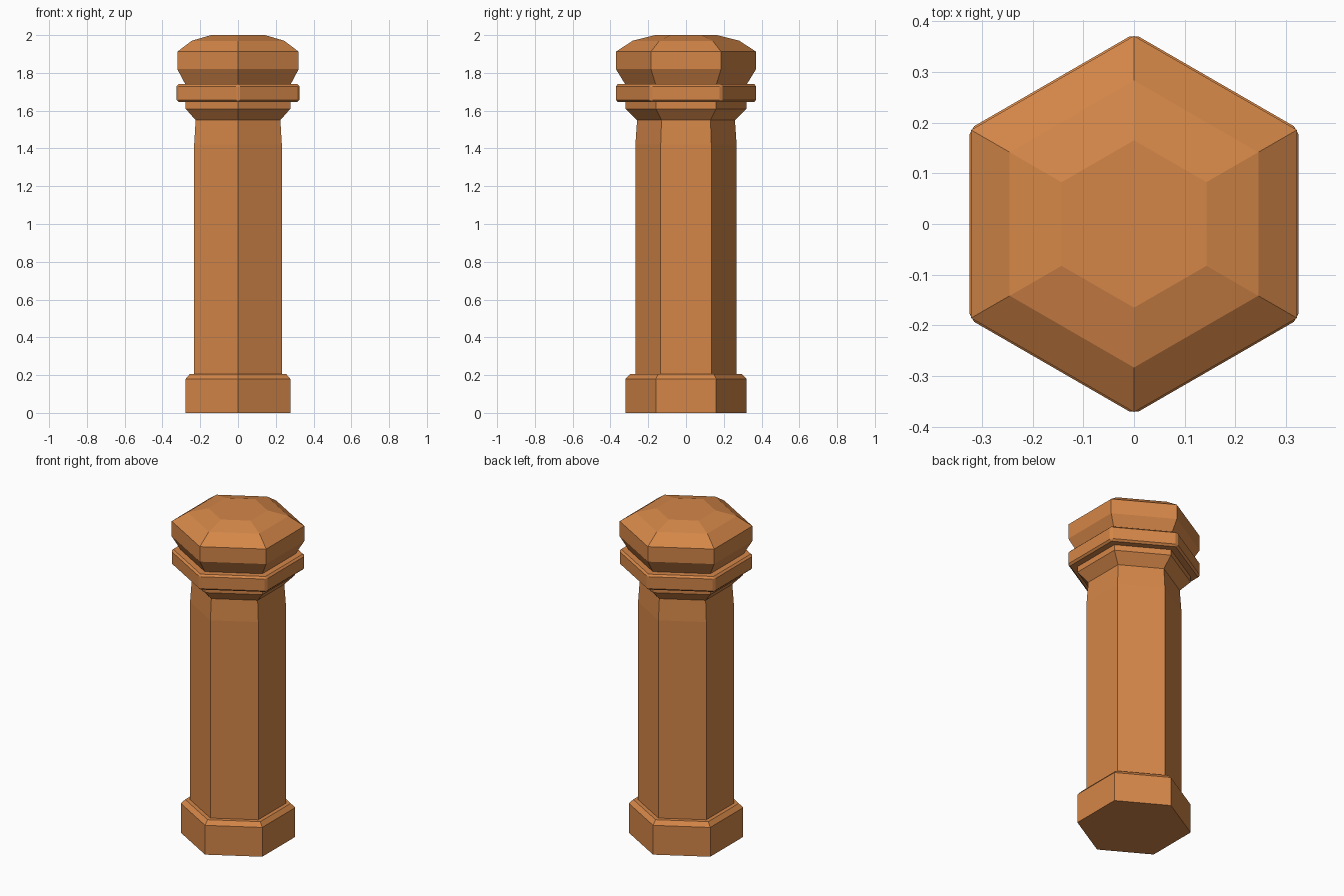
import bpy, bmesh
from math import pi, cos, sin

if "Cube" in bpy.data.objects:
    bpy.data.objects.remove(bpy.data.objects["Cube"])

mat = bpy.data.materials.new("terracotta")
mat.diffuse_color = (0.66, 0.24, 0.065, 1)
mat.use_nodes = True
mat.node_tree.nodes["Principled BSDF"].inputs["Base Color"].default_value = mat.diffuse_color


def hex_part(name, profile):
    """Loft hexagons (corner on the y axis) through (corner radius, z) pairs."""
    bm = bmesh.new()
    rings = [[bm.verts.new((r * cos(pi / 2 + k * pi / 3), r * sin(pi / 2 + k * pi / 3), z))
              for k in range(6)] for r, z in profile]
    for a, b in zip(rings, rings[1:]):
        for k in range(6):
            n = (k + 1) % 6
            bm.faces.new((a[k], a[n], b[n], b[k]))
    bm.faces.new(rings[0][::-1])
    bm.faces.new(rings[-1])
    me = bpy.data.meshes.new(name)
    bm.to_mesh(me)
    bm.free()
    me.materials.append(mat)
    ob = bpy.data.objects.new(name, me)
    bpy.context.collection.objects.link(ob)
    return ob


# Plinth with chamfered top edge
hex_part("base", [(0.32, 0), (0.32, 0.18), (0.295, 0.205)])
# Shaft, slightly narrowed near the top
hex_part("shaft", [(0.268, 0.205), (0.268, 1.42), (0.259, 1.55)])
# Flared collar under the ring
hex_part("collar", [(0.259, 1.55), (0.32, 1.61), (0.32, 1.645)])
# Ring band with all edges chamfered
ring = hex_part("ring", [(0.375, 1.645), (0.375, 1.74)])
bev = ring.modifiers.new("chamfer", 'BEVEL')
bev.width = 0.011
bev.segments = 1
# Faceted cap
hex_part("cap", [(0.322, 1.74), (0.371, 1.82), (0.371, 1.912),
                 (0.283, 1.97), (0.165, 2.0)])
